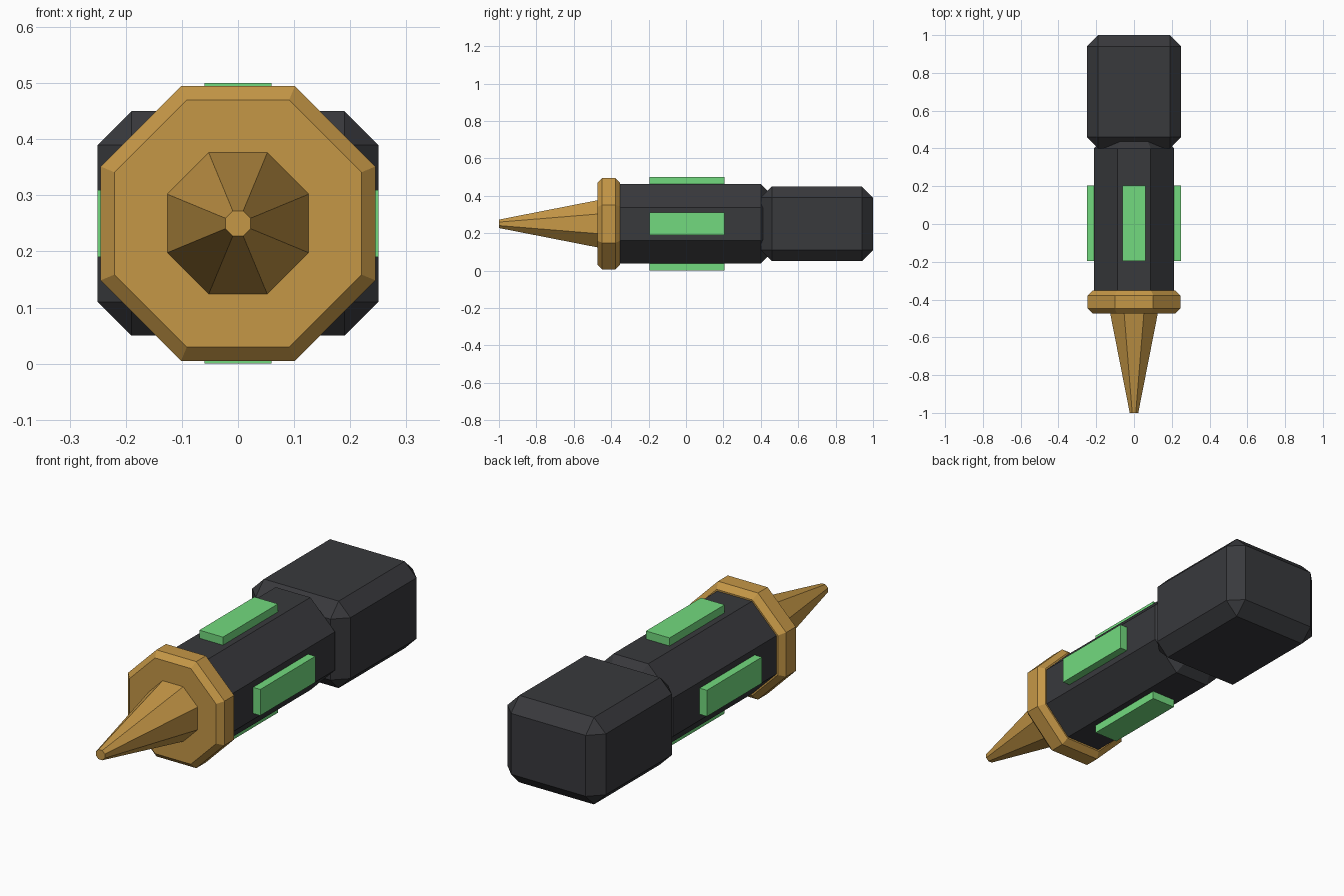
import bpy, bmesh, math
from mathutils import Matrix

if "Cube" in bpy.data.objects:
    bpy.data.objects.remove(bpy.data.objects["Cube"])

AXIS_Z = 0.25  # height of the long axis, which runs along y


def material(name, color):
    m = bpy.data.materials.new(name)
    m.diffuse_color = (*color, 1)
    m.use_nodes = True
    m.node_tree.nodes["Principled BSDF"].inputs["Base Color"].default_value = m.diffuse_color
    return m


DARK = material("dark_grip", (0.04, 0.041, 0.046))
GOLD = material("brass", (0.56, 0.31, 0.062))
GREEN = material("green_pad", (0.17, 0.70, 0.21))


def finish(name, bm, mat, bevel=0.0):
    bmesh.ops.recalc_face_normals(bm, faces=bm.faces)
    me = bpy.data.meshes.new(name)
    bm.to_mesh(me)
    bm.free()
    me.materials.append(mat)
    ob = bpy.data.objects.new(name, me)
    bpy.context.collection.objects.link(ob)
    if bevel:
        mod = ob.modifiers.new("chamfer", 'BEVEL')
        mod.width, mod.segments = bevel, 1
        mod.limit_method = 'ANGLE'
        mod.angle_limit = math.radians(60)  # leaves octagon side edges sharp
    return ob


def box(name, x, y, z, mat, bevel=0.0):
    """Box from (min, max) ranges."""
    bm = bmesh.new()
    size = [b - a for a, b in (x, y, z)]
    mid = [(a + b) / 2 for a, b in (x, y, z)]
    bmesh.ops.create_cube(bm, size=1, matrix=Matrix.Translation(mid) @ Matrix.Diagonal((*size, 1)))
    return finish(name, bm, mat, bevel)


def octagon(name, profile, mat):
    """Loft flat-topped octagons along y; profile is (y, apothem) pairs."""
    bm = bmesh.new()
    rings = []
    for y, apothem in profile:
        r = apothem / math.cos(math.pi / 8)
        angles = [math.pi / 8 + i * math.pi / 4 for i in range(8)]
        rings.append([bm.verts.new((r * math.cos(a), y, AXIS_Z + r * math.sin(a))) for a in angles])
    for a, b in zip(rings, rings[1:]):
        for i in range(8):
            j = (i + 1) % 8
            bm.faces.new((a[i], a[j], b[j], b[i]))
    bm.faces.new(rings[0])
    bm.faces.new(rings[-1])
    return finish(name, bm, mat)


# Chamfered rear block
box("rear_block", (-0.25, 0.25), (0.40, 1.0), (0.05, 0.45), DARK, 0.06)

# Octagonal barrel with chamfered ends
octagon("barrel", [(-0.45, 0.163), (-0.40, 0.213), (0.40, 0.213), (0.45, 0.163)], DARK)

# Brass collar and tapered tip
octagon("collar", [(-0.473, 0.22), (-0.448, 0.245), (-0.378, 0.245), (-0.353, 0.22)], GOLD)
octagon("tip", [(-1.0, 0.0225), (-0.44, 0.1325)], GOLD)

# Four green pads around the barrel
pads = ["right_pad", "top_pad", "left_pad", "bottom_pad"]
for i, name in enumerate(pads):
    pad = box(name, (0.20, 0.25), (-0.195, 0.205), (-0.06, 0.06), GREEN)
    turn = Matrix.Rotation(-i * math.pi / 2, 4, 'Y')
    pad.data.transform(Matrix.Translation((0, 0, AXIS_Z)) @ turn)
